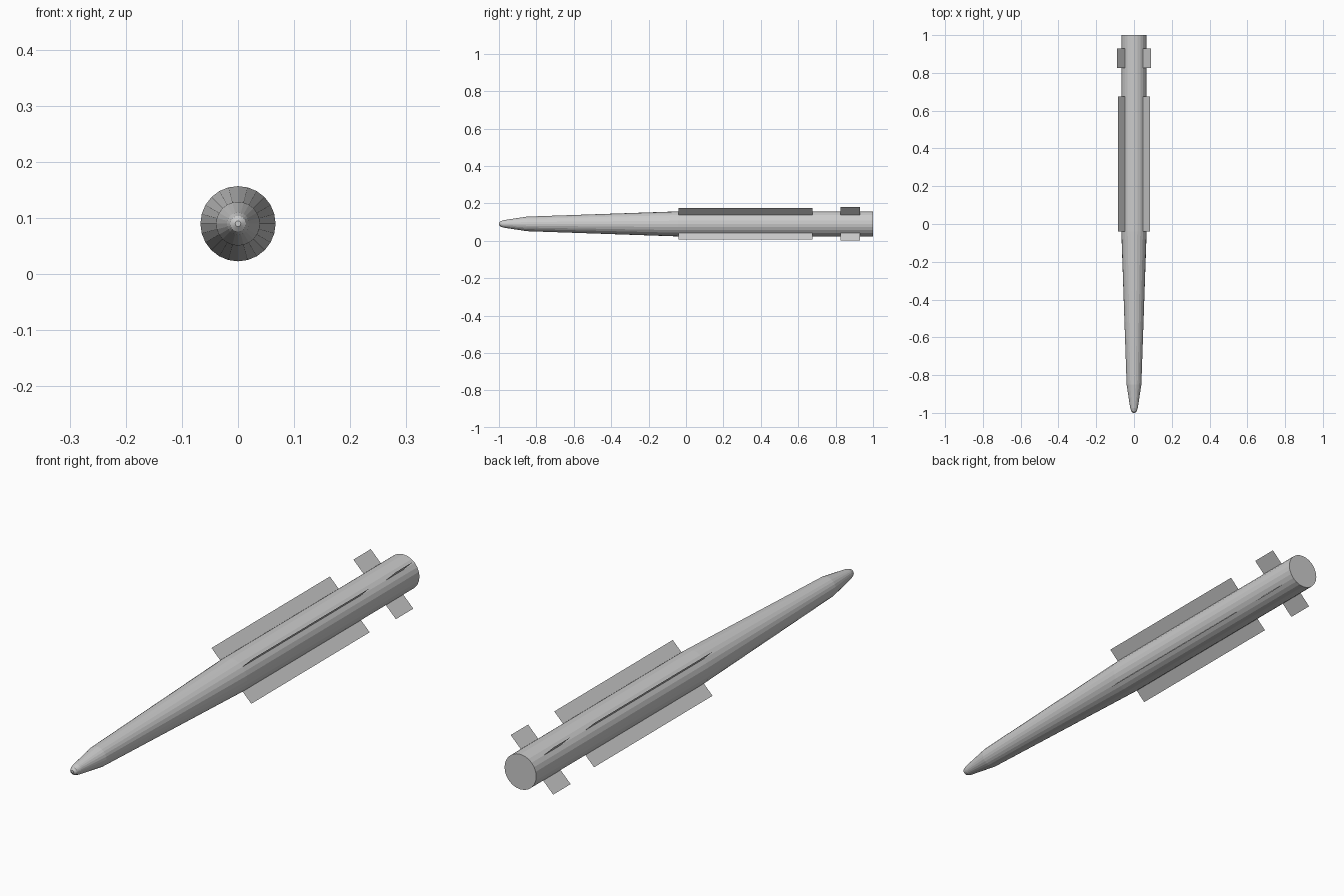
import bpy, bmesh, math
from mathutils import Vector

if "Cube" in bpy.data.objects:
    bpy.data.objects.remove(bpy.data.objects["Cube"])

SIDES = 24
AXIS_Z = 0.09


def finish(name, bm):
    mesh = bpy.data.meshes.new(name)
    bm.to_mesh(mesh)
    bm.free()
    obj = bpy.data.objects.new(name, mesh)
    bpy.context.collection.objects.link(obj)
    return obj


# Body: (y, radius) stations lofted from blunt nose to flat tail
profile = [(-1.0, 0.005), (-0.993, 0.014), (-0.975, 0.02), (-0.85, 0.039),
           (-0.04, 0.067), (1.0, 0.067)]
bm = bmesh.new()
rings = []
for y, r in profile:
    angles = [2 * math.pi * i / SIDES for i in range(SIDES)]
    rings.append([bm.verts.new((r * math.cos(a), y, AXIS_Z + r * math.sin(a))) for a in angles])
for a, b in zip(rings, rings[1:]):
    for i in range(SIDES):
        j = (i + 1) % SIDES
        bm.faces.new((a[i], a[j], b[j], b[i]))
bm.faces.new(rings[0])
bm.faces.new(rings[-1])
bmesh.ops.recalc_face_normals(bm, faces=bm.faces)
finish("body", bm)


# Fins: thin flat sheets in an X arrangement
def fin_set(name, y0, y1, reach):
    for k in range(4):
        a = math.radians(45 + 90 * k)
        out = Vector((math.cos(a), 0, math.sin(a)))
        centre = Vector((0, 0, AXIS_Z))
        bm = bmesh.new()
        corners = [(0.06, y0), (reach, y0), (reach, y1), (0.06, y1)]
        bm.faces.new([bm.verts.new(centre + out * r + Vector((0, y, 0))) for r, y in corners])
        finish(f"{name}_{k + 1}", bm)


fin_set("wing", -0.04, 0.675, 0.119)
fin_set("tail_fin", 0.825, 0.93, 0.127)
